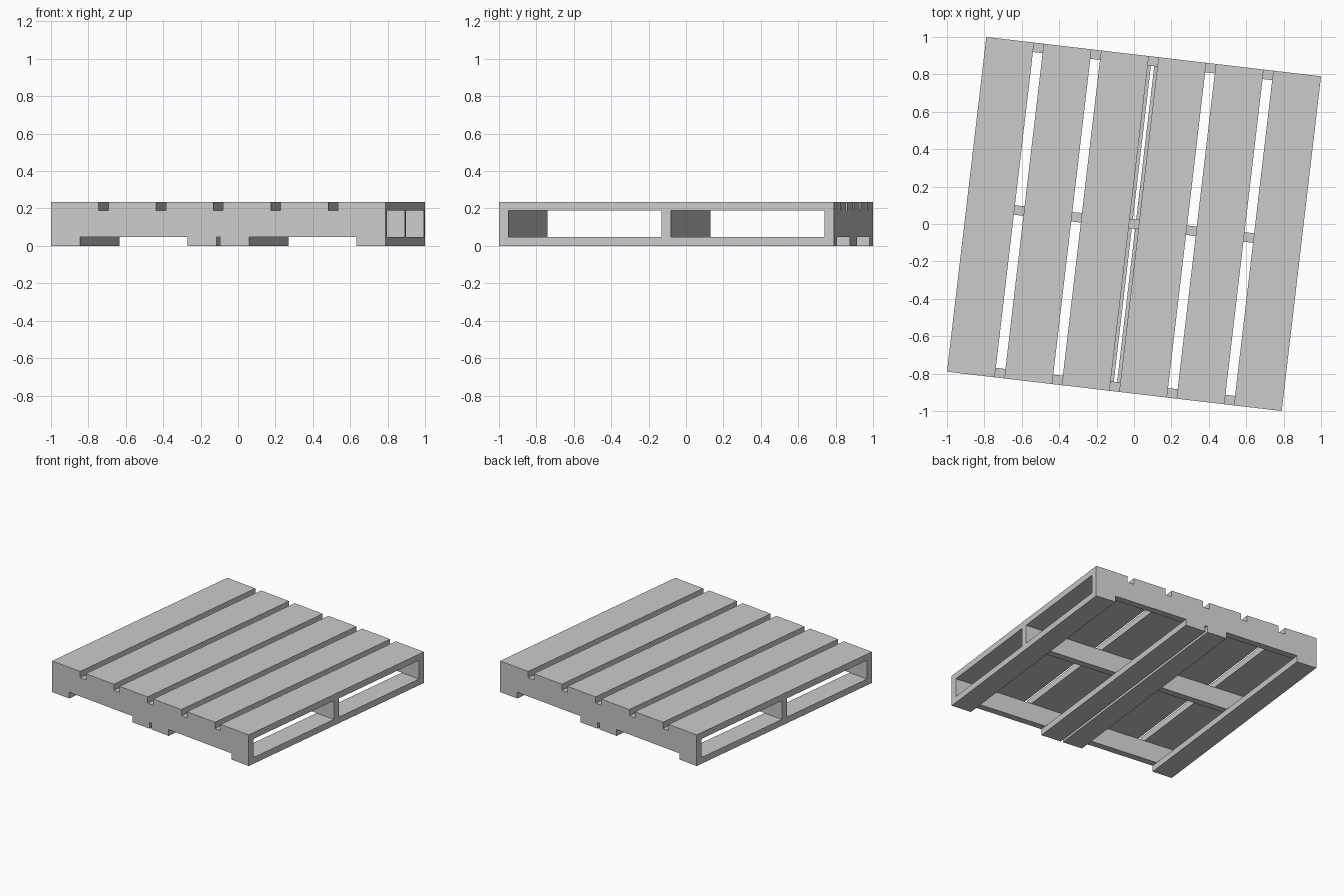
import bpy
from math import radians
from mathutils import Matrix

if "Cube" in bpy.data.objects:
    bpy.data.objects.remove(bpy.data.objects["Cube"])

ROT = Matrix.Rotation(radians(-6.7), 4, 'Z')   # whole pallet is turned slightly
HALF = 0.901                                   # half the pallet side
BOARD = 0.047                                  # board thickness
STRINGER_H, STRINGER_T = 0.141, 0.051
SLAT_W, BASE_W = 0.257, 0.157


def plank(name, center, size):
    """Box given in the pallet's own axes."""
    bpy.ops.mesh.primitive_cube_add(size=1)
    ob = bpy.context.object
    ob.name = name
    ob.data.transform(ROT @ Matrix.Translation(center) @ Matrix.Diagonal((*size, 1)))
    return ob


# Six top slats running front to back
span = HALF - SLAT_W / 2
for i in range(6):
    x = -span + i * 2 * span / 5
    plank(f"top_slat_{i + 1}", (x, 0, BOARD * 1.5 + STRINGER_H), (SLAT_W, 2 * HALF, BOARD))

# Three upright stringers running side to side
edge = HALF - STRINGER_T / 2
for label, y in (("front", -edge), ("middle", 0), ("back", edge)):
    plank(f"{label}_stringer", (0, y, BOARD + STRINGER_H / 2), (2 * HALF, STRINGER_T, STRINGER_H))

# Four bottom boards: one at each side and a close pair in the middle
outer = HALF - BASE_W / 2
inner = BASE_W / 2 + 0.009
for label, x in (("left", -outer), ("middle_left", -inner), ("middle_right", inner), ("right", outer)):
    plank(f"{label}_bottom_board", (x, 0, BOARD / 2), (BASE_W, 2 * HALF, BOARD))
